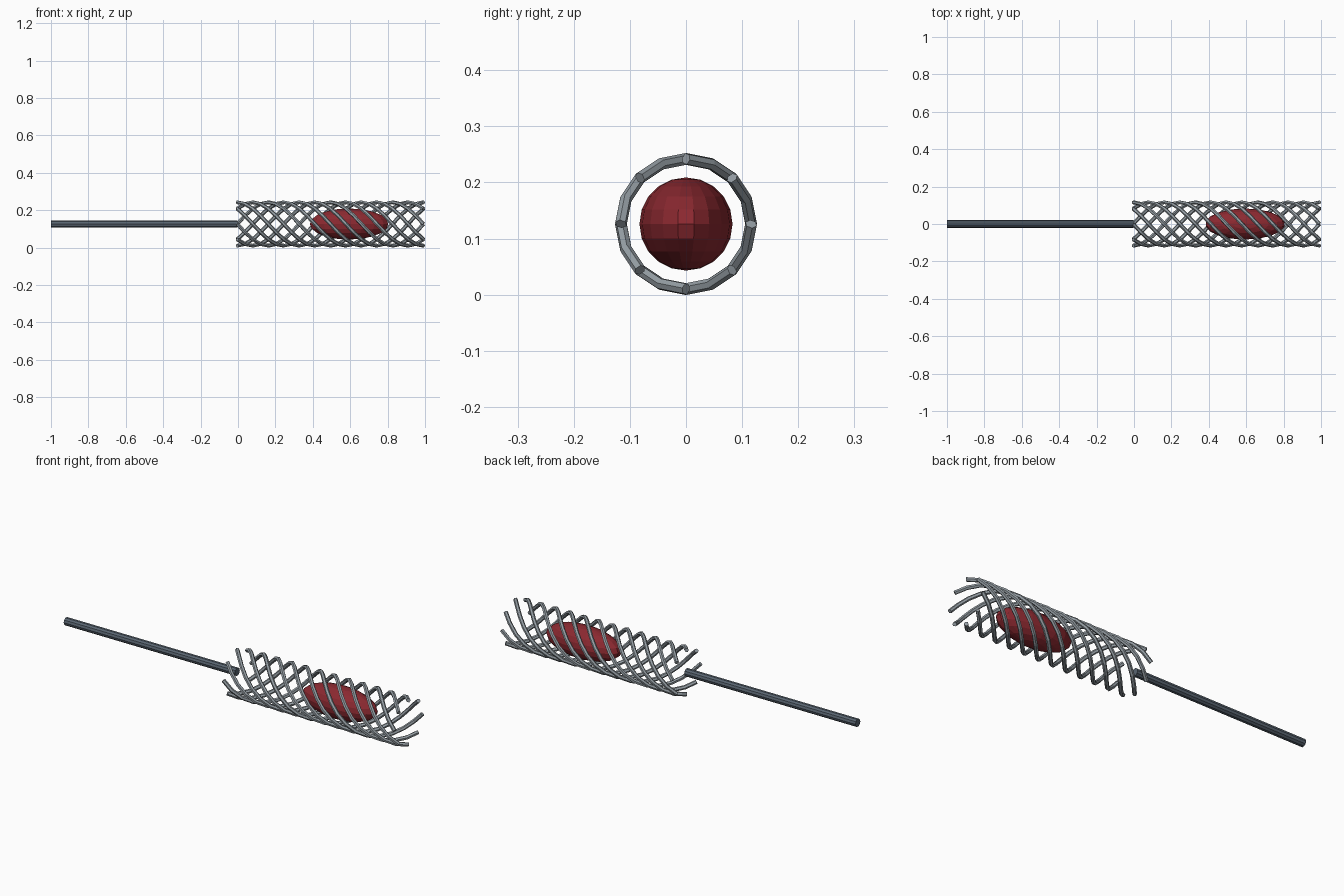
import bpy
from math import sin, cos, tau, pi

cube = bpy.data.objects.get("Cube")
if cube:
    bpy.data.objects.remove(cube, do_unlink=True)

AXIS_Z = 0.126        # height of the long axis
START, END = -0.004, 0.992   # ends of the braided cage
STRANDS, STEPS, TURNS = 8, 24, 1.5
CAGE_R, WIRE_R = 0.116, 0.0105


def material(name, rgb):
    m = bpy.data.materials.new(name)
    m.use_nodes = True
    m.diffuse_color = (*rgb, 1)
    m.node_tree.nodes["Principled BSDF"].inputs["Base Color"].default_value = (*rgb, 1)
    return m


wire_grey = material("wire grey", (0.30, 0.34, 0.37))
rod_grey = material("dark blue grey", (0.10, 0.13, 0.165))
dark_red = material("dark red", (0.26, 0.022, 0.03))


def finish(name, mat):
    ob = bpy.context.object
    ob.name = name
    ob.data.materials.append(mat)
    return ob


# Delivery rod
bpy.ops.mesh.primitive_cylinder_add(
    vertices=10, radius=0.0207, depth=1 + START,
    location=((START - 1) / 2, 0, AXIS_Z), rotation=(0, pi / 2, 0))
finish("rod", rod_grey)

# Trapped clot: faceted ellipsoid
bpy.ops.mesh.primitive_uv_sphere_add(
    segments=18, ring_count=10, radius=1, location=(0.594, 0, AXIS_Z))
clot = finish("clot", dark_red)
clot.scale = (0.213, 0.083, 0.083)

# Cage strands: identical helices spaced around the axis
for s in range(STRANDS):
    curve = bpy.data.curves.new(f"strand_{s + 1}", "CURVE")
    curve.dimensions = "3D"
    curve.bevel_depth = WIRE_R
    curve.bevel_resolution = 1
    curve.use_fill_caps = True
    spline = curve.splines.new("POLY")
    spline.points.add(STEPS)
    spline.use_smooth = False
    for i, point in enumerate(spline.points):
        t = i / STEPS
        a = tau * (s / STRANDS + TURNS * t)
        point.co = (START + (END - START) * t, CAGE_R * cos(a),
                    AXIS_Z + CAGE_R * sin(a), 1)
    ob = bpy.data.objects.new(f"strand_{s + 1}", curve)
    bpy.context.collection.objects.link(ob)
    bpy.ops.object.select_all(action="DESELECT")
    ob.select_set(True)
    bpy.context.view_layer.objects.active = ob
    bpy.ops.object.convert(target="MESH")
    ob = bpy.context.object
    ob.data.materials.clear()
    finish(f"strand_{s + 1}", wire_grey)
    bpy.ops.object.shade_flat()
